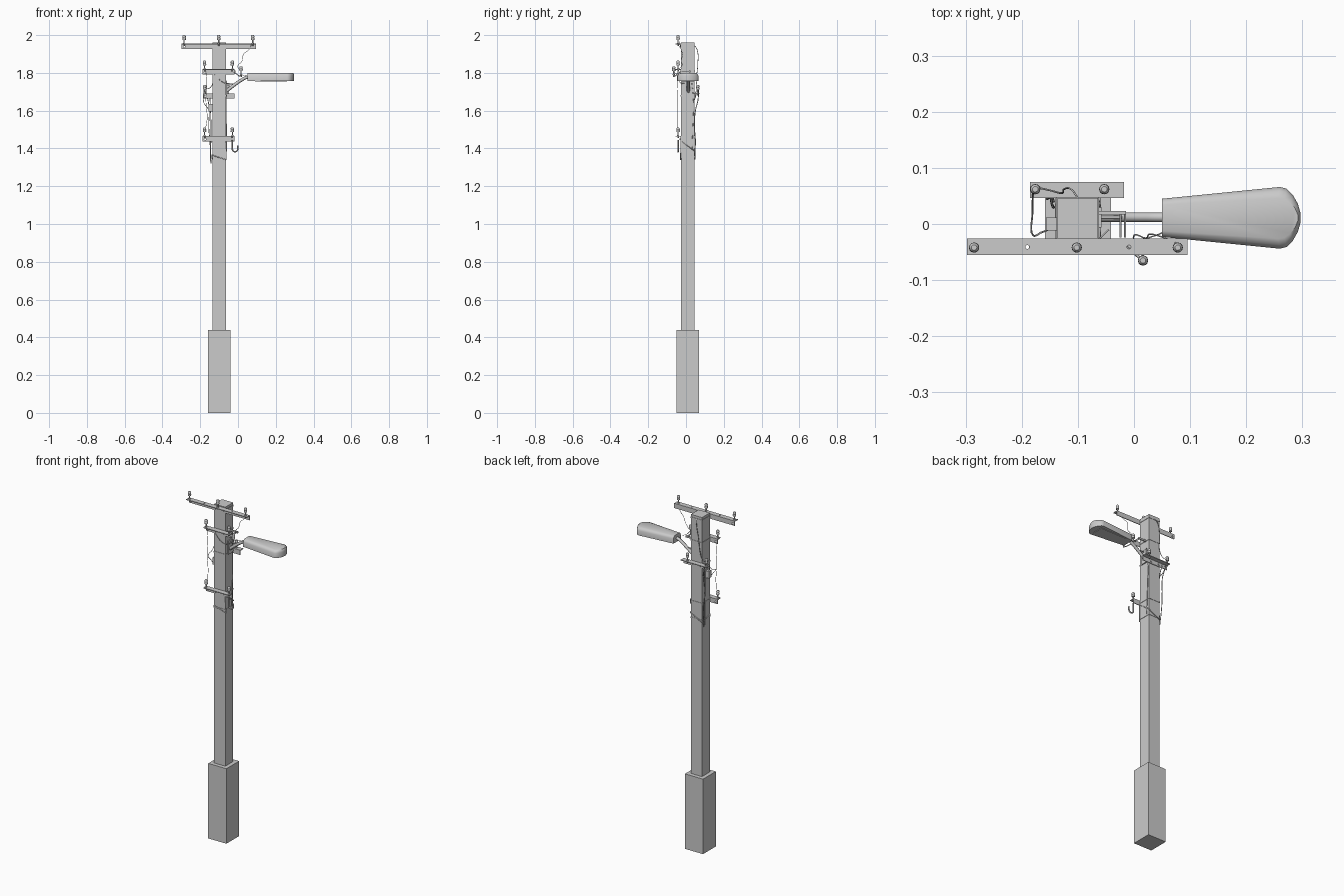
import bpy, bmesh, math
from mathutils import Vector

if "Cube" in bpy.data.objects:
    bpy.data.objects.remove(bpy.data.objects["Cube"])

PX, PY, PH = -0.10, 0.010, 0.036   # pole centre and half width


def mesh_obj(name, bm):
    bmesh.ops.recalc_face_normals(bm, faces=bm.faces[:])
    me = bpy.data.meshes.new(name)
    bm.to_mesh(me)
    bm.free()
    ob = bpy.data.objects.new(name, me)
    bpy.context.collection.objects.link(ob)
    return ob


def add_box(bm, x0, x1, y0, y1, z0, z1):
    vs = bmesh.ops.create_cube(bm, size=1)['verts']
    for v in vs:
        v.co = Vector(((x0 + x1) / 2 + v.co.x * (x1 - x0),
                       (y0 + y1) / 2 + v.co.y * (y1 - y0),
                       (z0 + z1) / 2 + v.co.z * (z1 - z0)))


def box(name, *b):
    bm = bmesh.new()
    add_box(bm, *b)
    return mesh_obj(name, bm)


def extrude_profile(name, pts):
    bm = bmesh.new()
    rings = [[bm.verts.new(p) for p in ring] for ring in pts]
    n = len(rings[0])
    for a, b in zip(rings, rings[1:]):
        for i in range(n):
            bm.faces.new((a[i], a[(i + 1) % n], b[(i + 1) % n], b[i]))
    bm.faces.new(rings[0])
    bm.faces.new(rings[-1])
    return mesh_obj(name, bm)


def smooth(ob, angle=40):
    bpy.ops.object.select_all(action='DESELECT')
    ob.select_set(True)
    bpy.context.view_layer.objects.active = ob
    bpy.ops.object.shade_smooth_by_angle(angle=math.radians(angle))


def lathe(name, x, y, z, profile, n=12):
    ob = extrude_profile(name, [[(x + r * math.cos(i * math.tau / n), y + r * math.sin(i * math.tau / n), z + h)
                                 for i in range(n)] for r, h in profile])
    smooth(ob)


def insulator(x, y, z):
    lathe("insulator", x, y, z, [(.004, -.012), (.004, 0), (.0055, 0), (.0055, .004), (.003, .004),
                                 (.003, .02), (.0085, .02), (.0092, .027), (.0075, .031),
                                 (.009, .035), (.0085, .041), (.005, .045)])


def tube(name, pts, r, bezier=True):
    cu = bpy.data.curves.new(name, 'CURVE')
    cu.dimensions = '3D'
    cu.bevel_depth = r
    cu.bevel_resolution = 2
    cu.resolution_u = 6
    cu.use_fill_caps = True
    sp = cu.splines.new('BEZIER' if bezier else 'POLY')
    if bezier:
        sp.bezier_points.add(len(pts) - 1)
        for p, c in zip(sp.bezier_points, pts):
            p.co = c
            p.handle_left_type = p.handle_right_type = 'AUTO'
    else:
        sp.points.add(len(pts) - 1)
        for p, c in zip(sp.points, pts):
            p.co = (*c, 1)
    ob = bpy.data.objects.new(name, cu)
    bpy.context.collection.objects.link(ob)
    return ob


def crossarm(name, x0, x1, side, ztop, pins, holes=()):
    # angle iron: upright flange on the pole, flat flange carrying the pins
    face = PY + side * PH
    h, d, t = .028, .029, .004
    prof = [(0, 0), (d, 0), (d, -t), (t, -t), (t, -h), (0, -h)]
    ob = extrude_profile(name, [[(x, face + side * a, ztop + b) for a, b in prof] for x in (x0, x1)])
    bm = bmesh.new()
    for x in holes:
        c = bmesh.ops.create_cone(bm, segments=10, radius1=.0035, radius2=.0035, depth=.012, cap_ends=True)['verts']
        bmesh.ops.translate(bm, verts=c, vec=(x, face + side * .015, ztop))
    for x in (x0 + .013, x1 - .013):
        c = bmesh.ops.create_cone(bm, segments=10, radius1=.005, radius2=.005, depth=.02, cap_ends=True)['verts']
        for v in c:
            v.co = Vector((x + v.co.x, face + v.co.z, ztop - .017 + v.co.y))
    cut = mesh_obj(name + "_hole_cutter", bm)
    cut.hide_render = True
    cut.hide_viewport = True
    m = ob.modifiers.new("holes", 'BOOLEAN')
    m.operation = 'DIFFERENCE'
    m.object = cut
    for x in pins:
        insulator(x, face + side * .016, ztop)
    # clamping bolts through the flange
    bm = bmesh.new()
    for x in (PX - .025, PX + .025):
        add_box(bm, x - .004, x + .004, face + side * .003, face + side * .008, ztop - .021, ztop - .013)
    mesh_obj(name + "_bolts", bm)


def band(z, h=.008, o=.002):
    bm = bmesh.new()
    a, b = PH - .001, PH + o
    add_box(bm, PX - b, PX + b, PY - b, PY - a, z, z + h)
    add_box(bm, PX - b, PX + b, PY + a, PY + b, z, z + h)
    add_box(bm, PX - b, PX - a, PY - a, PY + a, z, z + h)
    add_box(bm, PX + a, PX + b, PY - a, PY + a, z, z + h)
    mesh_obj("pole_band", bm)


# concrete footing and square pole
box("footing", PX - .059, PX + .059, PY - .059, PY + .059, 0, .44)
box("pole", PX - PH, PX + PH, PY - PH, PY + PH, .44, 1.96)
for z in (1.938, 1.806, 1.676, 1.45, 1.352):
    band(z)

# crossarms
crossarm("top_crossarm", -.298, .095, -1, 1.955, (-.285, -.102, .078), (-.19, -.009))
crossarm("upper_crossarm", -.187, -.019, -1, 1.82, (-.177, -.03))
crossarm("rear_crossarm", -.185, -.018, 1, 1.692, (-.176, -.053))
crossarm("lower_crossarm", -.187, -.019, -1, 1.466, (-.177, -.03))

# lamp arm, wall plate and braces
box("lamp_arm_plate", PX + PH, PX + PH + .006, -.006, .03, 1.675, 1.755)
tube("lamp_arm", [(-.065, .012, 1.70), (-.03, .012, 1.728), (.015, .012, 1.760), (.045, .012, 1.776), (.07, .012, 1.779)], .0085)
tube("lamp_arm_brace", [(-.064, .012, 1.742), (-.012, .012, 1.742)], .003, False)

# tapered lamp head with rounded nose
outline = [(.05, -.034), (.26, -.055), (.272, -.052), (.283, -.041), (.292, -.025), (.297, -.008)]
outline += [(x, -y) for x, y in reversed(outline)]
CX = .17
levels = [(1.757, 1, 1), (1.785, 1, 1), (1.795, .985, .88), (1.80, .96, .68)]
head = extrude_profile("lamp_head", [[(CX + (x - CX) * (sx if x > CX else 1), .011 + y * sy, z)
                                      for x, y in outline] for z, sx, sy in levels])
smooth(head, 35)
box("lamp_lens", .09, .26, -.022, .044, 1.754, 1.758)

# side bracket with hooked insulator
for x in (-.024, -.016):
    tube("side_bracket_rod", [(x, -.024, 1.808), (x, .022, 1.808)], .0018, False)
box("side_bracket", PX + PH, -.014, .017, .023, 1.803, 1.813)
tube("hook_upper", [(-.02, -.035, 1.803), (-.005, -.048, 1.792), (.01, -.06, 1.784), (.016, -.065, 1.795), (.016, -.065, 1.808)], .0025)
insulator(.016, -.065, 1.79)
tube("hook_lower", [(-.03, -.042, 1.446), (-.03, -.042, 1.40), (-.026, -.042, 1.387), (-.015, -.042, 1.383),
                    (-.004, -.042, 1.389), (0, -.042, 1.415)], .004)

# diagonal strap wound around the pole
q = PH + .002
tube("diagonal_cable", [(PX - q, PY - q, 1.365), (PX + q, PY - q, 1.34), (PX + q, PY - q, 1.44),
                        (PX + q, PY + q, 1.385), (PX - q, PY + q, 1.345), (PX - q, PY - q, 1.365)], .003, False)

# hanging cables
tube("drop_cable_top", [(.078, -.036, 1.965), (.055, -.025, 1.92), (.03, -.018, 1.90), (.02, -.025, 1.86),
                        (0, -.02, 1.84), (.016, -.06, 1.81)], .0012)
tube("drop_cable_lamp", [(.016, -.06, 1.80), (.02, -.03, 1.79), (.045, -.018, 1.785), (.06, -.01, 1.785)], .0012)
tube("rear_cable", [(PX, PY + PH, 1.945), (-.11, .06, 1.92), (-.125, .062, 1.84), (-.13, .055, 1.76),
                    (-.15, .06, 1.72), (-.176, .066, 1.715)], .0016)
tube("left_cable", [(-.176, .066, 1.71), (-.16, .064, 1.66), (-.152, .05, 1.60), (-.155, .045, 1.52),
                    (-.148, .05, 1.43), (-.143, .04, 1.32)], .0022)
tube("left_cable_second", [(-.15, .055, 1.69), (-.146, .035, 1.62), (-.143, .03, 1.48), (-.147, .036, 1.33)], .0022)
tube("side_cable", [(-.18, .06, 1.71), (-.181, .02, 1.66), (-.18, -.02, 1.64), (-.165, -.015, 1.62), (-.152, -.01, 1.60)], .0016)
tube("front_drop_cable", [(-.177, -.042, 1.84), (-.165, -.046, 1.76), (-.17, -.043, 1.66), (-.164, -.044, 1.55), (-.177, -.042, 1.49)], .0012)
tube("front_cable", [(-.125, -.03, 1.79), (-.10, -.032, 1.765), (-.066, -.028, 1.745), (-.045, -.01, 1.745)], .0015)
tube("right_cable", [(-.06, .03, 1.76), (-.062, .04, 1.65), (-.061, .036, 1.5), (-.062, .03, 1.36)], .0016)
box("cable_joint_box", -.157, PX - PH, -.012, .012, 1.595, 1.635)
